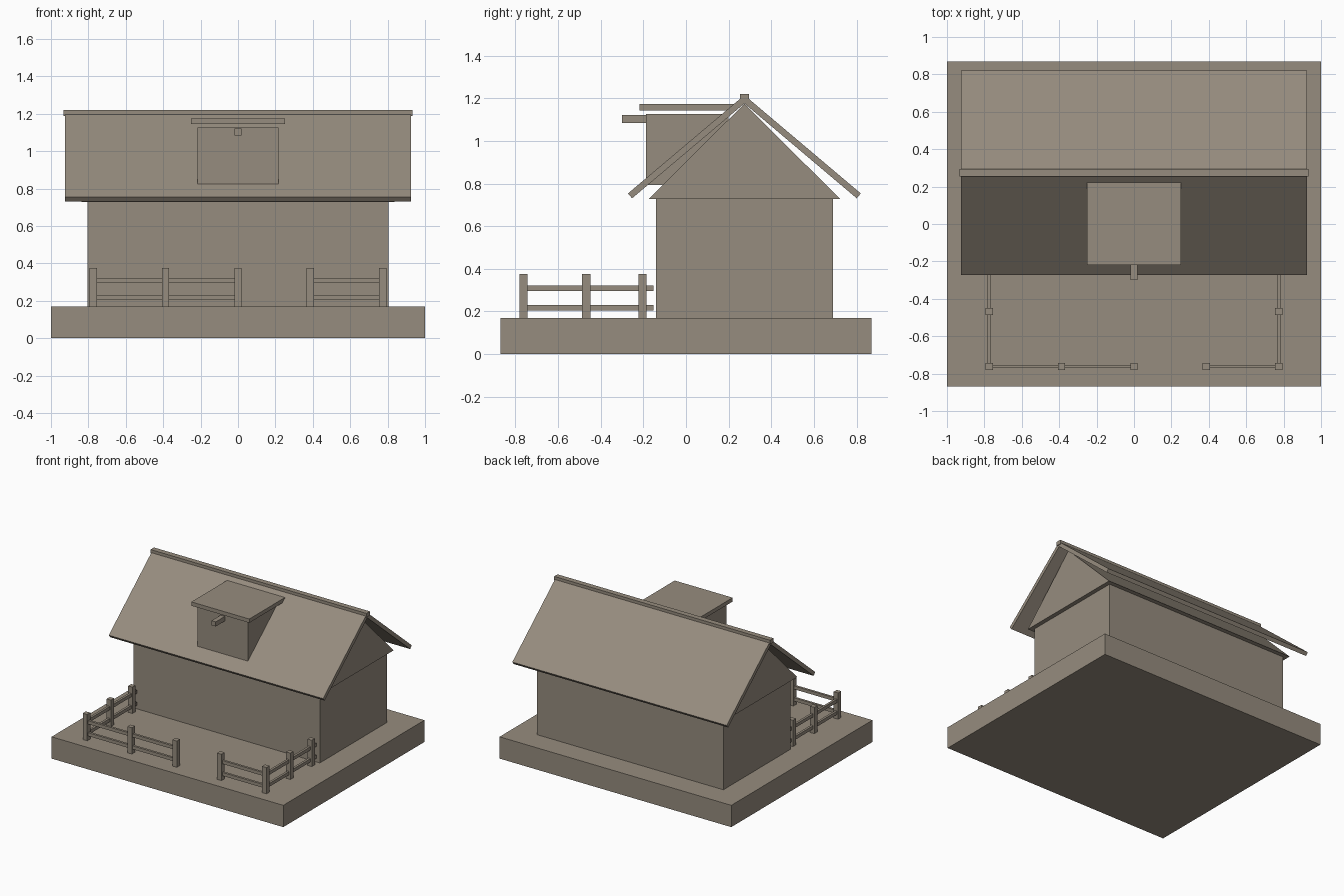
import bpy
import bmesh

# Remove the default cube
cube = bpy.data.objects.get("Cube")
if cube:
    bpy.data.objects.remove(cube, do_unlink=True)

# Single weathered wood colour
WOOD = (0.305, 0.262, 0.209, 1.0)
wood = bpy.data.materials.new("weathered_wood")
wood.use_nodes = True
wood.diffuse_color = WOOD
bsdf = next(n for n in wood.node_tree.nodes if n.type == "BSDF_PRINCIPLED")
bsdf.inputs["Base Color"].default_value = WOOD


def prism(name, profile, x0, x1):
    """Extrude a (y, z) profile along x."""
    bm = bmesh.new()
    face = bm.faces.new([bm.verts.new((x0, y, z)) for y, z in profile])
    moved = bmesh.ops.extrude_face_region(bm, geom=[face])["geom"]
    verts = [g for g in moved if isinstance(g, bmesh.types.BMVert)]
    bmesh.ops.translate(bm, verts=verts, vec=(x1 - x0, 0, 0))
    bmesh.ops.recalc_face_normals(bm, faces=bm.faces)
    mesh = bpy.data.meshes.new(name)
    bm.to_mesh(mesh)
    bm.free()
    mesh.materials.append(wood)
    obj = bpy.data.objects.new(name, mesh)
    bpy.context.scene.collection.objects.link(obj)
    return obj


def box(name, x, y, z):
    """Box from (min, max) ranges."""
    return prism(name, [(y[0], z[0]), (y[1], z[0]), (y[1], z[1]), (y[0], z[1])], *x)


# Ground slab and house body
GROUND, EAVE, RIDGE_Y = 0.17, 0.728, 0.274
box("base", (-1, 1), (-0.87, 0.87), (0, GROUND))
box("walls", (-0.805, 0.805), (RIDGE_Y - 0.415, RIDGE_Y + 0.415), (GROUND, EAVE))
prism("gable", [(RIDGE_Y - 0.449, EAVE), (RIDGE_Y + 0.449, EAVE), (RIDGE_Y, 1.175)],
      -0.838, 0.838)

# Roof panels, mirrored about the ridge
panel = [(0, 1.176), (0.527, 0.731), (0.546, 0.754), (0, 1.215)]
for name, side in (("front_roof", -1), ("back_roof", 1)):
    prism(name, [(RIDGE_Y + side * y, z) for y, z in panel], -0.925, 0.925)
box("ridge_cap", (-0.932, 0.932), (RIDGE_Y - 0.021, RIDGE_Y + 0.021), (1.188, 1.22))

# Dormer with its flat roof and hoist beam
box("dormer", (-0.217, 0.217), (-0.188, 0.2), (0.793, 1.127))
box("dormer_roof", (-0.25, 0.25), (-0.218, 0.222), (1.144, 1.174))
box("hoist_beam", (-0.018, 0.018), (-0.3, -0.1), (1.085, 1.121))

# Fence posts and rails
FENCE_X, FENCE_Y, POST, RAIL = 0.774, -0.762, 0.019, 0.009
RAIL_HEIGHTS = (("lower", 0.204, 0.23), ("upper", 0.297, 0.323))


def post(name, x, y):
    box(name, (x - POST, x + POST), (y - POST, y + POST), (GROUND, 0.375))


for i, x in enumerate((-FENCE_X, -0.388, 0, 0.386, FENCE_X)):
    post(f"front_post_{i + 1}", x, FENCE_Y)
for side, x in (("right", -FENCE_X), ("left", FENCE_X)):
    for i, y in enumerate((-0.468, -0.204)):
        post(f"{side}_post_{i + 1}", x, y)
    for level, low, high in RAIL_HEIGHTS:
        box(f"{side}_{level}_rail", (x - RAIL, x + RAIL), (FENCE_Y, -0.152), (low, high))
for level, low, high in RAIL_HEIGHTS:
    for side, span in (("right", (-FENCE_X, 0)), ("left", (0.386, FENCE_X))):
        box(f"front_{side}_{level}_rail", span, (FENCE_Y - RAIL, FENCE_Y + RAIL), (low, high))
